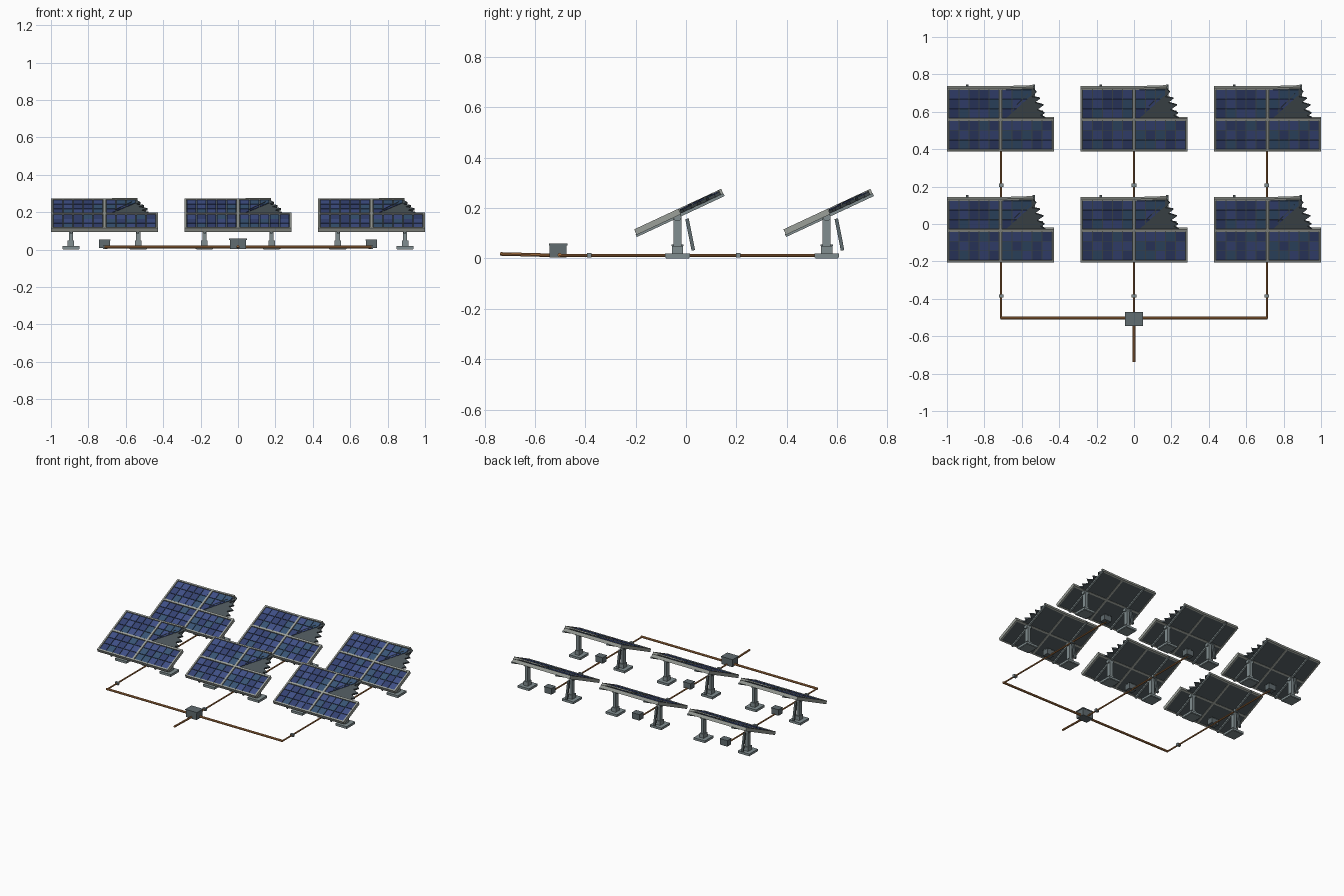
import bpy, bmesh, math, random
from mathutils import Matrix, Vector

if "Cube" in bpy.data.objects:
    bpy.data.objects.remove(bpy.data.objects["Cube"])

random.seed(4)
TILT = Matrix.Translation((0, -0.031, 0.184)) @ Matrix.Rotation(math.radians(25), 4, 'X')
SITES = [(x, y) for y in (0, 0.593) for x in (-0.7135, 0, 0.7135)]


def mat(name, rgb):
    m = bpy.data.materials.new(name)
    m.diffuse_color = (*rgb, 1)
    m.use_nodes = True
    m.node_tree.nodes["Principled BSDF"].inputs["Base Color"].default_value = m.diffuse_color
    return m


METAL = mat("post_grey", (0.22, 0.27, 0.28))
FRAME = mat("frame_grey", (0.33, 0.35, 0.32))
DARK = mat("backing_dark", (0.07, 0.09, 0.10))
BOX = mat("box_slate", (0.12, 0.15, 0.16))
CABLE = mat("cable_orange", (0.45, 0.19, 0.06))
BLUES = [mat("cell_blue_%d" % i, c) for i, c in enumerate(
    [(0.035, 0.055, 0.17), (0.05, 0.08, 0.24), (0.04, 0.09, 0.18)])]


def box(bm, c, s, rot=None):
    m = Matrix.Translation(c) @ (rot or Matrix()) @ Matrix.Diagonal((*s, 1))
    return bmesh.ops.create_cube(bm, size=1, matrix=m)["verts"]


def rod(bm, a, b, r, n=8):
    a, b = Vector(a), Vector(b)
    d = b - a
    m = Matrix.Translation((a + b) / 2) @ d.to_track_quat('Z', 'Y').to_matrix().to_4x4()
    bmesh.ops.create_cone(bm, cap_ends=True, segments=n, radius1=r, radius2=r,
                          depth=d.length, matrix=m)


def part(name, bm, mats, sites=((0, 0),), tilt=False):
    """Turn a bmesh into an object at every site, sharing the mesh."""
    if tilt:
        bm.transform(TILT)
    me = bpy.data.meshes.new(name)
    bm.to_mesh(me)
    bm.free()
    for m in mats:
        me.materials.append(m)
    for x, y in sites:
        ob = bpy.data.objects.new(name, me)
        ob.location = (x, y, 0)
        bpy.context.collection.objects.link(ob)


W, H = 0.2865, 0.1875   # half width and half slope length of a panel

# backing sheet: whole lower half, left upper half, jagged broken corner
bm = bmesh.new()
outline = [(-W + .004, -H + .004), (W - .004, -H + .004), (W - .004, 0), (0.245, 0.004),
           (0.212, 0.022), (0.236, 0.034), (0.196, 0.056), (0.230, 0.082), (0.184, 0.098),
           (0.212, 0.122), (0.168, 0.132), (0.192, 0.160), (0.170, H - .004), (-W + .004, H - .004)]
f = bm.faces.new([bm.verts.new((u, v, -0.009)) for u, v in outline])
ext = bmesh.ops.extrude_face_region(bm, geom=[f])
bmesh.ops.translate(bm, vec=(0, 0, 0.013), verts=[g for g in ext["geom"] if isinstance(g, bmesh.types.BMVert)])
bmesh.ops.recalc_face_normals(bm, faces=bm.faces)
part("panel_backing", bm, [DARK], SITES, True)

# solar cells, 5 x 3 per quarter, with the broken quarter sliced away
bm = bmesh.new()
cw, ch = (W - 0.019) / 5, (H - 0.019) / 3
for sx in (-1, 1):
    for sy in (-1, 1):
        q = bmesh.new()
        for i in range(5):
            for j in range(3):
                vs = box(q, (sx * (0.008 + (i + .5) * cw), sy * (0.008 + (j + .5) * ch), 0.0055),
                         (cw - 0.004, ch - 0.004, 0.005))
                k = random.randrange(3)
                for fc in {f for v in vs for f in v.link_faces}:
                    fc.material_index = k
        if sx > 0 and sy > 0:
            for co, no in (((0.03, 0.008, 0), (0.145, -0.145, 0)), ((0.172, 0, 0), (1, 0, 0))):
                bmesh.ops.bisect_plane(q, geom=q.verts[:] + q.edges[:] + q.faces[:],
                                       plane_co=co, plane_no=no, clear_outer=True)
                bmesh.ops.holes_fill(q, edges=q.edges[:], sides=0)
        tmp = bpy.data.meshes.new("quarter")
        q.to_mesh(tmp)
        q.free()
        bm.from_mesh(tmp)
        bpy.data.meshes.remove(tmp)
part("solar_cells", bm, BLUES, SITES, True)

# rim bars and cross bars
bm = bmesh.new()
T, D = 0.011, 0.024
box(bm, (0, -H + T / 2, 0), (2 * W, T, D))
box(bm, (-W + T / 2, 0, 0), (T, 2 * H, D))
box(bm, (W - T / 2, -H / 2, 0), (T, H, D))
box(bm, (-W / 2, H - T / 2, 0), (W, T, D))
box(bm, (0.088, H - T / 2 + 0.003, 0), (0.178, T, D), Matrix.Rotation(0.035, 4, 'Z'))
box(bm, (0, 0, 0), (2 * W, 0.014, D))
box(bm, (0, 0, 0), (0.014, 2 * H, D))
part("panel_frame", bm, [FRAME], SITES, True)

# thin crack shard lying across the broken quarter
bm = bmesh.new()
box(bm, (0.10, 0.10, 0.009), (0.14, 0.003, 0.002), Matrix.Rotation(0.85, 4, 'Z'))
part("crack", bm, [DARK], SITES, True)

# support rails under the panel
bm = bmesh.new()
for sx in (-1, 1):
    box(bm, (sx * 0.178, 0.002, -0.014), (0.012, 0.385, 0.012))
part("support_rails", bm, [METAL], SITES, True)

# posts, feet and pivots
bm = bmesh.new()
for x in (-0.18, 0.18):
    box(bm, (x, -0.034, 0.011), (0.092, 0.098, 0.016))
    box(bm, (x, -0.034, 0.004), (0.086, 0.090, 0.008))
    box(bm, (x, -0.034, 0.034), (0.034, 0.044, 0.030))
    box(bm, (x, -0.034, 0.088), (0.022, 0.032, 0.150))
    rod(bm, (x - 0.02, -0.034, 0.164), (x + 0.02, -0.034, 0.164), 0.016, 12)
part("posts_and_feet", bm, [METAL], SITES)

# loose rear strut
bm = bmesh.new()
a, b = Vector((-0.18, 0.004, 0.158)), Vector((-0.18, 0.029, 0.032))
box(bm, (a + b) / 2, (0.014, 0.014, (b - a).length), (a - b).to_track_quat('Z', 'Y').to_matrix().to_4x4())
part("rear_strut", bm, [BOX], SITES)

# junction box below each panel
bm = bmesh.new()
box(bm, (0, -0.034, 0.030), (0.058, 0.045, 0.040))
box(bm, (0, -0.034, 0.052), (0.062, 0.049, 0.006))
part("junction_box", bm, [BOX], SITES)

# cables: feeders, trunk and outlet
bm = bmesh.new()
for x in (-0.71, 0, 0.71):
    rod(bm, (x, -0.505, 0.012), (x, 0.56, 0.012), 0.0055)
part("feeder_cables", bm, [CABLE], )
bm = bmesh.new()
rod(bm, (-0.715, -0.502, 0.014), (0.715, -0.502, 0.014), 0.008)
rod(bm, (0, -0.51, 0.012), (0, -0.738, 0.018), 0.007)
part("trunk_cable", bm, [CABLE])

# inline connectors
bm = bmesh.new()
for x in (-0.71, 0, 0.71):
    for y in (-0.385, 0.208):
        box(bm, (x, y, 0.012), (0.026, 0.018, 0.018))
part("cable_connectors", bm, [METAL])

# main combiner box
bm = bmesh.new()
box(bm, (0, -0.508, 0.030), (0.088, 0.068, 0.054))
box(bm, (0, -0.508, 0.056), (0.094, 0.073, 0.007))
part("combiner_box", bm, [BOX])
